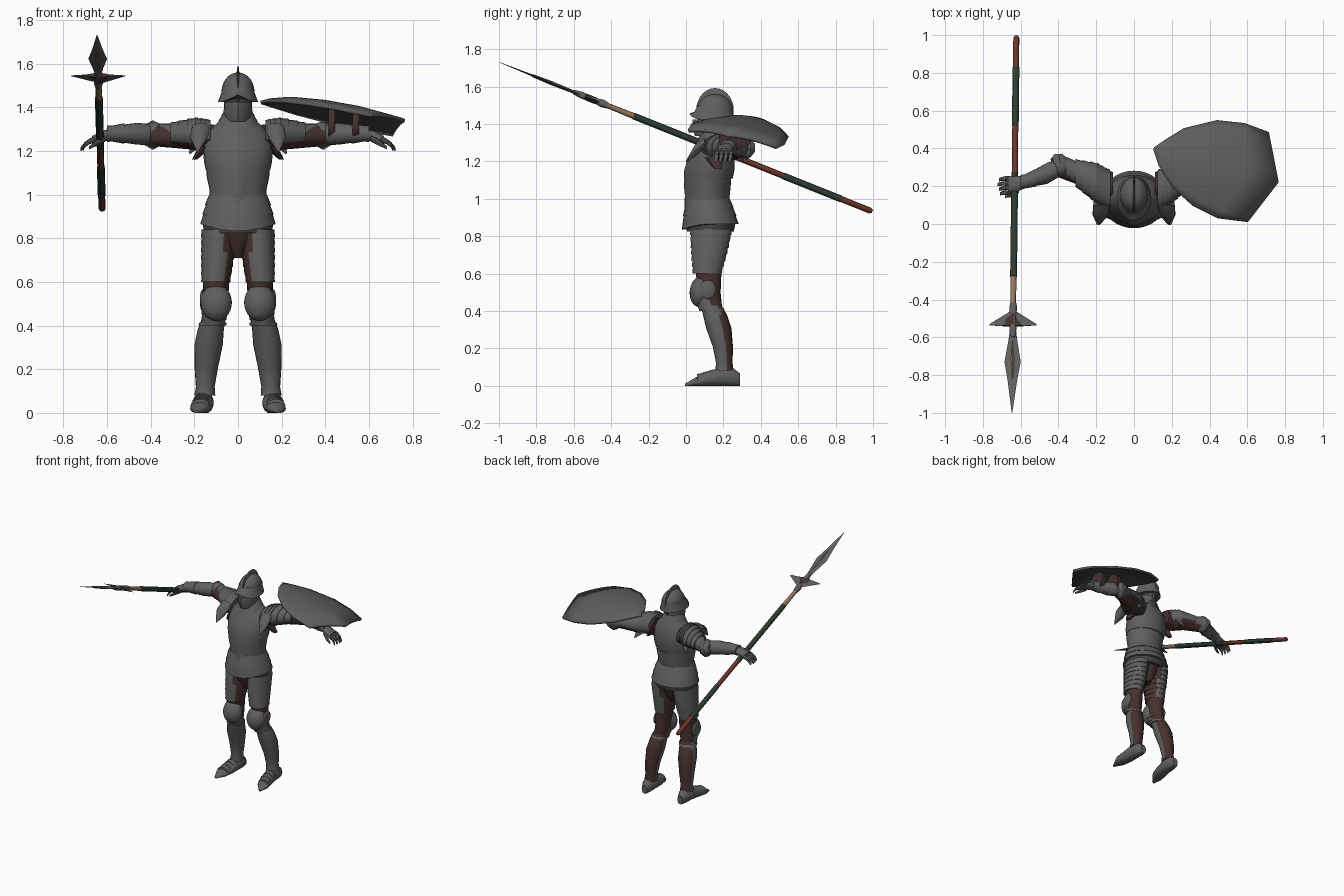
import bpy, bmesh, math
from mathutils import Vector, Matrix

cube = bpy.data.objects.get("Cube")
if cube:
    bpy.data.objects.remove(cube, do_unlink=True)

X, Y, Z = Vector((1, 0, 0)), Vector((0, 1, 0)), Vector((0, 0, 1))


def material(name, *rgb):
    m = bpy.data.materials.new(name)
    m.use_nodes = True
    m.diffuse_color = (*rgb, 1)
    m.node_tree.nodes["Principled BSDF"].inputs["Base Color"].default_value = (*rgb, 1)
    return m


STEEL = material("steel", .115, .115, .115)
DARK = material("dark steel", .06, .06, .06)
LEATHER = material("brown leather", .06, .03, .027)
RED = material("red wood", .15, .035, .022)
GREEN = material("green wrap", .025, .045, .03)
TAN = material("tan wood", .3, .18, .1)


def finish(bm, name, mats, rule=None, angle=40):
    bmesh.ops.recalc_face_normals(bm, faces=bm.faces)
    bm.normal_update()
    if rule:
        for f in bm.faces:
            f.material_index = int(rule(f.calc_center_median(), f.normal))
    me = bpy.data.meshes.new(name)
    bm.to_mesh(me)
    bm.free()
    for m in mats:
        me.materials.append(m)
    me.shade_smooth()
    me.set_sharp_from_angle(angle=math.radians(angle))
    ob = bpy.data.objects.new(name, me)
    bpy.context.scene.collection.objects.link(ob)
    return ob


def loft(name, rings, mats, u=X, v=Y, n=20, rule=None, warp=None, s=1, angle=40):
    """Closed skin over elliptical rings (x, y, z, radius along u, radius along v)."""
    bm = bmesh.new()
    loops = []
    for x, y, z, ra, rb in rings:
        loop = []
        for i in range(n):
            a = math.tau * i / n
            co = Vector((x * s, y, z)) + u * ra * math.cos(a) + v * rb * math.sin(a)
            loop.append(bm.verts.new(warp(co) if warp else co))
        loops.append(loop)
    for a, b in zip(loops, loops[1:]):
        for i in range(n):
            j = (i + 1) % n
            bm.faces.new((a[i], a[j], b[j], b[i]))
    bm.faces.new(loops[0])
    bm.faces.new(loops[-1])
    return finish(bm, name, mats, rule, angle)


def lames(path, count, flare):
    """Turn a ring path into overlapping stepped plates."""
    def at(t):
        k = min(int(t * (len(path) - 1)), len(path) - 2)
        f = t * (len(path) - 1) - k
        return [a + (b - a) * f for a, b in zip(path[k], path[k + 1])]
    out = []
    for i in range(count):
        for t, g in ((i / count, 1), ((i + 1) / count, flare)):
            r = at(t)
            out.append((*r[:3], r[3] * g, r[4] * g))
    return out


def ball(name, centre, radii, mats, rule=None, tilt=0):
    bm = bmesh.new()
    m = Matrix.Translation(centre) @ Matrix.Rotation(tilt, 4, 'X') @ Matrix.Diagonal((*radii, 1))
    bmesh.ops.create_uvsphere(bm, u_segments=24, v_segments=14, radius=1, matrix=m)
    return finish(bm, name, mats, rule)


# Torso plates
def dip(co):
    front = max(0, (.12 - co.y) / .15)
    return co - Z * .035 * front ** 2 * (co.z < .9)


def keel(co):
    return co - Y * .012 * max(0, 1 - abs(co.x) / .05) * (co.y < .1)


loft("plackart", [(0, .115, .96, .135, .112), (0, .12, 1.02, .13, .114),
                  (0, .12, 1.08, .143, .12), (0, .125, 1.14, .146, .118)], [STEEL], n=32, warp=keel)
loft("breastplate", [(0, .125, 1.11, .147, .125), (0, .13, 1.15, .156, .128),
                     (0, .14, 1.21, .16, .12), (0, .15, 1.27, .15, .1),
                     (0, .155, 1.32, .105, .078), (0, .155, 1.34, .08, .068)], [STEEL], n=32, warp=keel)
loft("fauld", lames([(0, .118, 1.0, .132, .116), (0, .125, .93, .155, .135),
                     (0, .13, .865, .168, .148)], 3, 1.03), [STEEL], n=32, warp=dip)
loft("belt", [(0, .13, .87, .16, .135), (0, .13, .825, .158, .125)], [DARK], n=32)
loft("mail_skirt", [(0, .13, .86, .13, .11), (0, .13, .78, .07, .09),
                    (0, .13, .71, .025, .05)], [LEATHER])
loft("gorget", lames([(0, .15, 1.385, .062, .066), (0, .15, 1.31, .1, .085)], 3, 1.05), [STEEL])

# Head and helmet
ball("face", (0, .145, 1.44), (.058, .078, .075), [DARK])
ball("nose", (0, .068, 1.445), (.01, .016, .02), [DARK])
loft("bevor", [(0, .135, 1.335, .058, .075), (0, .13, 1.38, .066, .085),
               (0, .13, 1.425, .063, .082)], [STEEL],
     warp=lambda co: co - Y * .012 * max(0, 1 - abs(co.x) / .04) * (co.y < .1))
ball("helmet_dome", (0, .155, 1.475), (.074, .095, .085), [STEEL])
ball("helmet_crest", (0, .155, 1.475), (.009, .1, .117), [STEEL])


def brim_edge(co):
    front = max(0, (.1 - co.y) / .1)
    return co + Z * .04 * front * max(0, 1 - abs(co.x) / .08) * (co.z < 1.45)


loft("helmet_brim", [(0, .155, 1.495, .073, .094), (0, .148, 1.465, .077, .104),
                     (0, .14, 1.425, .092, .12)], [STEEL], n=32, warp=brim_edge)

for s, side in ((1, "left_"), (-1, "right_")):
    def inner(c, n):
        return n.x * s < -.55

    def back(c, n):
        return n.y > .4

    def under(c, n):
        return n.z < -.55

    # Leg
    loft(side + "hose", [(.08, .135, .86, .07, .1), (.1, .12, .62, .062, .07), (.102, .125, .5, .055, .06),
                         (.115, .14, .4, .048, .055)], [LEATHER], s=s)
    loft(side + "cuisse", lames([(.088, .135, .84, .078, .11), (.093, .125, .72, .074, .095),
                                 (.102, .113, .6, .064, .074)], 7, 1.05), [STEEL, LEATHER], s=s, rule=inner)
    ball(side + "knee_cop", (.1 * s, .08, .505), (.072, .06, .085), [STEEL], tilt=-.15)
    loft(side + "knee_lames", lames([(.103, .1, .475, .062, .06), (.115, .13, .4, .05, .055)], 3, 1.06),
         [STEEL, LEATHER], s=s, rule=back)
    ball(side + "knee_wing", (.163 * s, .115, .515), (.012, .045, .05), [STEEL])
    loft(side + "greave", [(.112, .135, .43, .055, .056), (.125, .155, .38, .06, .064),
                           (.135, .175, .31, .065, .068), (.145, .197, .21, .054, .054),
                           (.15, .205, .12, .043, .044), (.152, .205, .08, .048, .05)],
         [STEEL, LEATHER], s=s, rule=back)
    loft(side + "greave_collar", [(.114, .138, .415, .062, .063), (.118, .143, .4, .064, .066)], [STEEL], s=s)

    # Armoured shoe with a pointed toe
    loft(side + "sabaton", [(.152, .29, .035, .022, .035), (.153, .25, .05, .042, .05),
                            (.157, .18, .05, .046, .05), (.165, .11, .038, .05, .038),
                            (.176, .05, .024, .044, .024), (.188, -.005, .008, .008, .008)],
         [STEEL], u=X, v=Z, n=16, s=s, warp=lambda co: Vector((co.x, co.y, max(co.z, .004) - .004)))
    loft(side + "shoe_lames", lames([(.157, .19, .053, .044, .046), (.174, .06, .033, .04, .028)], 4, 1.08),
         [STEEL], u=X, v=Z, n=16, s=s, warp=lambda co: Vector((co.x, co.y, max(co.z, 0))))

    # Arm
    loft(side + "sleeve", [(.11, .2, 1.262, .075, .06), (.25, .25, 1.265, .06, .055),
                           (.42, .3, 1.27, .045, .045)], [LEATHER], u=Y, v=Z, s=s)
    loft(side + "pauldron", lames([(.125, .18, 1.275, .1, .066), (.195, .215, 1.278, .105, .073),
                                   (.31, .27, 1.278, .07, .05)], 6, 1.06),
         [STEEL, LEATHER], u=Y, v=Z, s=s, rule=under)
    for tip, label in (((.185, .0, 1.2), "front"), ((.22, .31, 1.19), "back")):
        base_y = .1 if label == "front" else .26
        loft(side + label + "_pauldron_wing", [(.17, base_y, 1.3, .045, .03),
             (.18, (base_y + tip[1]) / 2, 1.26, .038, .035), (*tip, .004, .004)], [STEEL], u=X, v=Z, n=10, s=s)
    loft(side + "armpit_strap", [(.15, .15, 1.22, .03, .05), (.2, .17, 1.16, .012, .02)], [LEATHER], n=8, s=s)
    loft(side + "rerebrace", [(.3, .27, 1.278, .06, .047), (.36, .3, 1.276, .056, .05)],
         [STEEL, LEATHER], u=Y, v=Z, s=s, rule=under)
    ball(side + "elbow_cop", (.385 * s, .305, 1.274), (.048, .058, .06), [STEEL])
    loft(side + "elbow_wing", [(.39, .32, 1.273, .05, .068), (.395, .345, 1.273, .046, .05),
                               (.4, .37, 1.273, .02, .02)], [STEEL], u=X, v=Z, n=8, s=s, angle=25)
    loft(side + "vambrace", [(.4, .297, 1.275, .05, .048), (.46, .268, 1.279, .056, .05),
                             (.56, .232, 1.28, .037, .037)], [STEEL], u=Y, v=Z, s=s)
    loft(side + "gauntlet_cuff", [(.52, .245, 1.28, .047, .047), (.58, .225, 1.28, .037, .036),
                                  (.6, .22, 1.278, .04, .038)], [STEEL], u=Y, v=Z, s=s)
    loft(side + "hand", [(.58, .225, 1.276, .03, .028), (.62, .21, 1.268, .044, .026),
                         (.668, .205, 1.25, .044, .02)], [STEEL], u=Y, v=Z, n=14, s=s)
    for k in range(4):
        y = .242 - k * .025
        loft(side + "finger_%d" % (k + 1), lames([(.655, y, 1.255, .012, .013), (.695, y - .002, 1.238, .011, .012),
             (.722 - .006 * abs(k - 1), y - .008, 1.208, .008, .008)], 3, 1.1), [STEEL], u=Y, v=Z, n=8, s=s)
    loft(side + "thumb", [(.61, .18, 1.258, .016, .016), (.65, .155, 1.235, .013, .013),
                          (.682, .145, 1.215, .007, .007)], [STEEL], u=Y, v=Z, n=8, s=s)

# Spear, laid along a sloping line
V = Vector((0, .371, .928))


def along(y, ra, rb=None):
    f = .99 - y
    return (-.623 - .0115 * f, y, .935 + .4 * f, ra, rb or ra)


def spear(name, rings, mat, n=12):
    return loft("spear_" + name, [along(*r) for r in rings], [mat], u=X, v=V, n=n, angle=30)


spear("butt", [(.996, .009), (.985, .016), (.83, .016)], RED)
spear("rear_wrap", [(.83, .018), (.52, .018)], GREEN)
spear("middle_shaft", [(.52, .016), (.27, .016)], RED)
spear("front_wrap", [(.27, .018), (-.28, .018)], GREEN)
spear("fore_shaft", [(-.28, .016), (-.43, .014)], TAN)
spear("socket", [(-.42, .017), (-.45, .021), (-.48, .015), (-.56, .018), (-.6, .012)], STEEL)
spear("crossbar", [(-.465, .02, .012), (-.53, .125, .012), (-.538, .125, .008)], STEEL, 4)
spear("crossbar_centre", [(-.48, .02, .018), (-.53, .075, .018), (-.54, .075, .014)], LEATHER, 4)
spear("blade", [(-.55, .015, .012), (-.62, .024, .008), (-.73, .043, .007),
                (-.83, .025, .005), (-.998, .002, .001)], STEEL, 4)
spear("blade_inlay", [(-.62, .005, .009), (-.72, .018, .011), (-.82, .004, .008)], TAN, 4)

# Curved shield, pointed toward the body
front_edge = [(.603, .01), (.444, .03), (.312, .095), (.2, .196), (.13, .31), (.103, .39)]
back_edge = [(.714, .487), (.587, .534), (.44, .55), (.265, .508), (.17, .45), (.105, .405)]
bm = bmesh.new()
rows = []
for k, (a, b) in enumerate(zip(front_edge, back_edge)):
    row = []
    for i in range(13):
        u = i / 12
        x = a[0] + (b[0] - a[0]) * u + .108 * (1 - abs(2 * u - 1)) * (1 - k / 5)
        y = a[1] + (b[1] - a[1]) * u - .027 * (1 - abs(2 * u - 1)) * (1 - k / 5)
        bulge = (.042, .055, .055, .042, .02, 0)[k] * 4 * u * (1 - u)
        row.append(bm.verts.new((x, y, 1.507 - .225 * x - .136 * y + bulge)))
    rows.append(row)
for a, b in zip(rows, rows[1:]):
    for i in range(12):
        bm.faces.new((a[i], a[i + 1], b[i + 1], b[i]))
bm.normal_update()
if sum(f.normal.z for f in bm.faces) < 0:
    bmesh.ops.reverse_faces(bm, faces=bm.faces)
up = bm.copy()
bm.free()
shield = finish(up, "shield", [STEEL, DARK])
if shield.data.polygons[0].normal.z < 0:
    shield.data.flip_normals()
thick = shield.modifiers.new("thickness", 'SOLIDIFY')
thick.thickness = .016
thick.offset = -1
thick.material_offset = 1

# Shield straps around the forearm
for name, x, y in (("inner", .43, .28), ("outer", .54, .24)):
    loft("shield_" + name + "_strap", [(x - .015, y, 1.325, .065, .075), (x + .015, y, 1.325, .065, .075)],
         [LEATHER], u=Y, v=Z)
